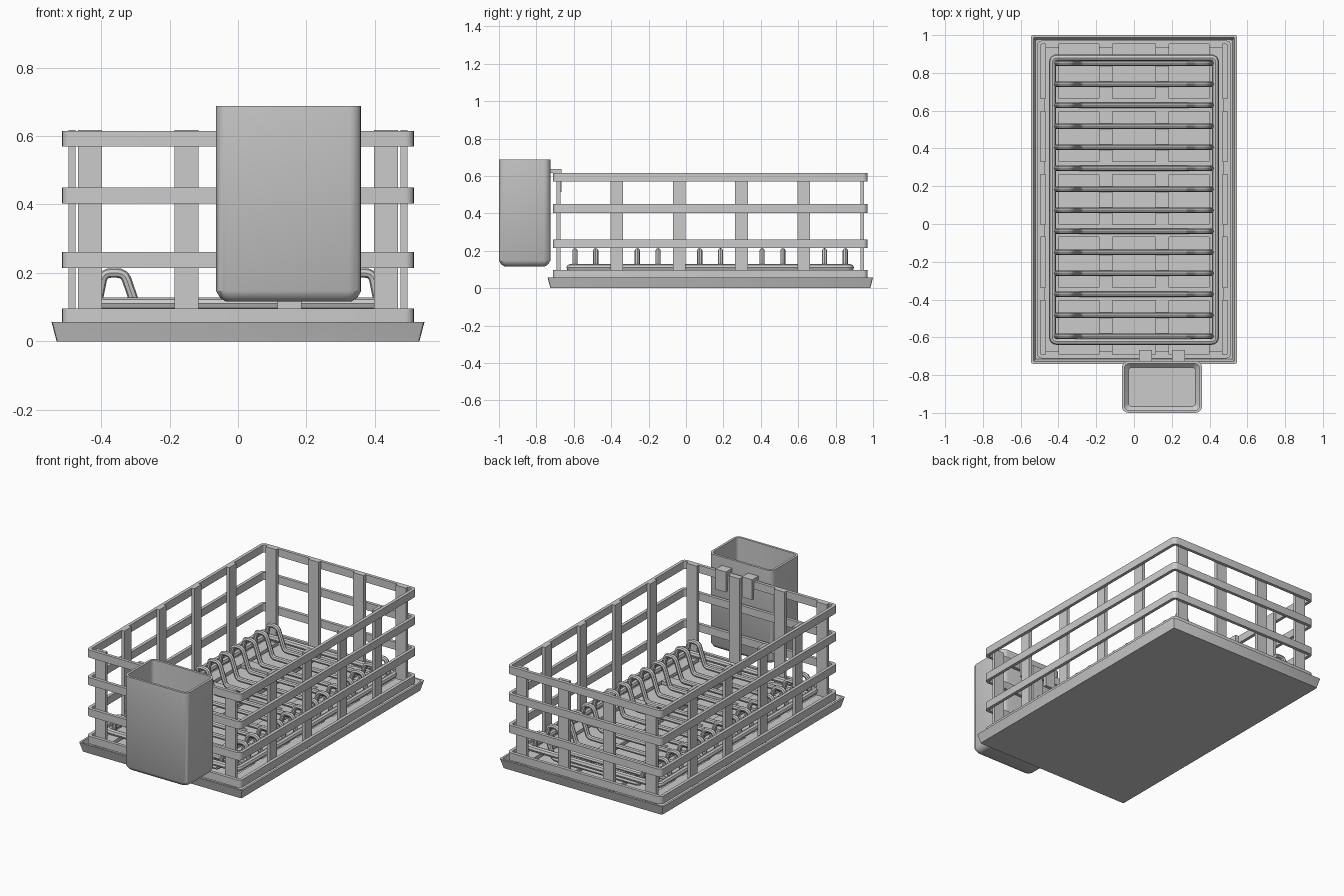
import bpy, bmesh
from math import cos, sin, pi
from mathutils import Vector

if "Cube" in bpy.data.objects:
    bpy.data.objects.remove(bpy.data.objects["Cube"])


def finish(name, bm, smooth=True):
    bmesh.ops.recalc_face_normals(bm, faces=bm.faces)
    me = bpy.data.meshes.new(name)
    bm.to_mesh(me)
    bm.free()
    ob = bpy.data.objects.new(name, me)
    bpy.context.collection.objects.link(ob)
    if smooth:
        shade(ob)
    return ob


def shade(ob):
    bpy.ops.object.select_all(action='DESELECT')
    ob.select_set(True)
    bpy.context.view_layer.objects.active = ob
    bpy.ops.object.shade_smooth_by_angle(angle=0.6)


def loft(name, cx, cy, rings, loop=False, seg=4):
    """Skin rounded rectangles (half x, half y, corner radius, z)."""
    bm = bmesh.new()
    loops = []
    for hx, hy, r, z in rings:
        vs = []
        for q, (sx, sy) in enumerate([(1, 1), (-1, 1), (-1, -1), (1, -1)]):
            for i in range(seg + 1):
                a = (q + i / seg) * pi / 2
                vs.append(bm.verts.new((cx + sx * (hx - r) + r * cos(a),
                                        cy + sy * (hy - r) + r * sin(a), z)))
        loops.append(vs)
    pairs = list(zip(loops, loops[1:]))
    if loop:
        pairs.append((loops[-1], loops[0]))
    else:
        bm.faces.new(loops[0])
        bm.faces.new(loops[-1])
    for a, b in pairs:
        n = len(a)
        for i in range(n):
            j = (i + 1) % n
            bm.faces.new((a[i], a[j], b[j], b[i]))
    return finish(name, bm)


def extrude(name, profile, axis, c, width):
    """Extrude a (u, z) profile along x or y, centred on c."""
    bm = bmesh.new()
    make = (lambda u, z: (c - width / 2, u, z)) if axis == 'x' else (lambda u, z: (u, c - width / 2, z))
    f = bm.faces.new([bm.verts.new(make(u, z)) for u, z in profile])
    ext = bmesh.ops.extrude_face_region(bm, geom=[f])
    d = (width, 0, 0) if axis == 'x' else (0, width, 0)
    bmesh.ops.translate(bm, vec=d, verts=[g for g in ext['geom'] if isinstance(g, bmesh.types.BMVert)])
    return finish(name, bm, False)


def tube(name, pts, radius, fillet, cyclic=False, seg=4):
    """Round wire along a path with filleted corners."""
    pts = [Vector(p) for p in pts]
    path, n = [], len(pts)
    for i, p in enumerate(pts):
        if not cyclic and i in (0, n - 1):
            path.append(p)
            continue
        a = p + (pts[i - 1] - p).normalized() * fillet
        b = p + (pts[(i + 1) % n] - p).normalized() * fillet
        for k in range(seg + 1):
            t = k / seg
            path.append(a * (1 - t) ** 2 + p * 2 * t * (1 - t) + b * t * t)
    cu = bpy.data.curves.new(name, 'CURVE')
    cu.dimensions = '3D'
    cu.bevel_depth = radius
    cu.bevel_resolution = 2
    cu.use_fill_caps = True
    sp = cu.splines.new('POLY')
    sp.points.add(len(path) - 1)
    for q, p in zip(sp.points, path):
        q.co = (*p, 1)
    sp.use_cyclic_u = cyclic
    ob = bpy.data.objects.new(name, cu)
    bpy.context.collection.objects.link(ob)
    bpy.ops.object.select_all(action='DESELECT')
    ob.select_set(True)
    bpy.context.view_layer.objects.active = ob
    bpy.ops.object.convert(target='MESH')
    ob = bpy.context.view_layer.objects.active
    shade(ob)
    return ob


CY = 0.13  # centre of tray and basket along y

# drip tray
loft("drip_tray", 0, CY, [(0.53, 0.855, 0.008, 0), (0.545, 0.87, 0.01, 0.057),
                          (0.533, 0.858, 0.008, 0.057), (0.521, 0.846, 0.008, 0.025)], seg=2)

# horizontal basket bands
for i, z in enumerate((0.05, 0.215, 0.403, 0.569)):
    o, n = (0.514, 0.841, 0.025), (0.495, 0.822, 0.01)
    loft(f"basket_band_{i + 1}", 0, CY, [(*o, z), (*o, z + 0.046), (*n, z + 0.046), (*n, z)], loop=True)


# U-shaped slats running down the walls and across the floor
def u_profile(a, b, z0, z1, t=0.02):
    return [(a, z1), (a, z0), (b, z0), (b, z1), (b - t, z1), (b - t, z0 + t), (a + t, z0 + t), (a + t, z1)]


for i, x in enumerate((-0.433, -0.15, 0.15, 0.433)):
    extrude(f"long_slat_{i + 1}", u_profile(CY - 0.822, CY + 0.822, 0.035, 0.617), 'x', x, 0.07)
for i, y in enumerate((-0.37, -0.036, 0.297, 0.63)):
    extrude(f"cross_slat_{i + 1}", u_profile(-0.495, 0.495, 0.034, 0.617), 'y', y, 0.068)

# plate rack frame
tube("rack_frame", [(-0.432, -0.622, 0.11), (0.432, -0.622, 0.11), (0.432, 0.88, 0.11), (-0.432, 0.88, 0.11)],
     0.018, 0.025, cyclic=True)

# plate divider wires
half = [(-0.412, 0.105), (-0.393, 0.2), (-0.332, 0.2), (-0.287, 0.07)]
wire = half + [(-x, z) for x, z in reversed(half)]
first = tube("plate_divider_1", [(x, 0, z) for x, z in wire], 0.014, 0.022)
first.location.y = -0.594
for i in range(1, 14):
    ob = first.copy()
    ob.name = f"plate_divider_{i + 1}"
    ob.location.y = -0.594 + i * 0.1112
    bpy.context.collection.objects.link(ob)

# cutlery cup
hx, hy = 0.212, 0.1375
loft("cutlery_cup", 0.148, -0.8625, [
    (hx - 0.028, hy - 0.028, 0.022, 0.117), (hx - 0.012, hy - 0.012, 0.03, 0.127),
    (hx, hy, 0.035, 0.147), (hx, hy, 0.035, 0.688),
    (hx - 0.014, hy - 0.014, 0.024, 0.688), (hx - 0.014, hy - 0.014, 0.024, 0.155),
    (hx - 0.034, hy - 0.034, 0.02, 0.133)])

# hooks holding the cup on the top band
hook = [(-0.735, 0.617), (-0.735, 0.637), (-0.666, 0.637), (-0.666, 0.515), (-0.686, 0.515), (-0.686, 0.617)]
for i, x in enumerate((0.06, 0.235)):
    extrude(f"cup_hook_{i + 1}", hook, 'x', x, 0.069)
